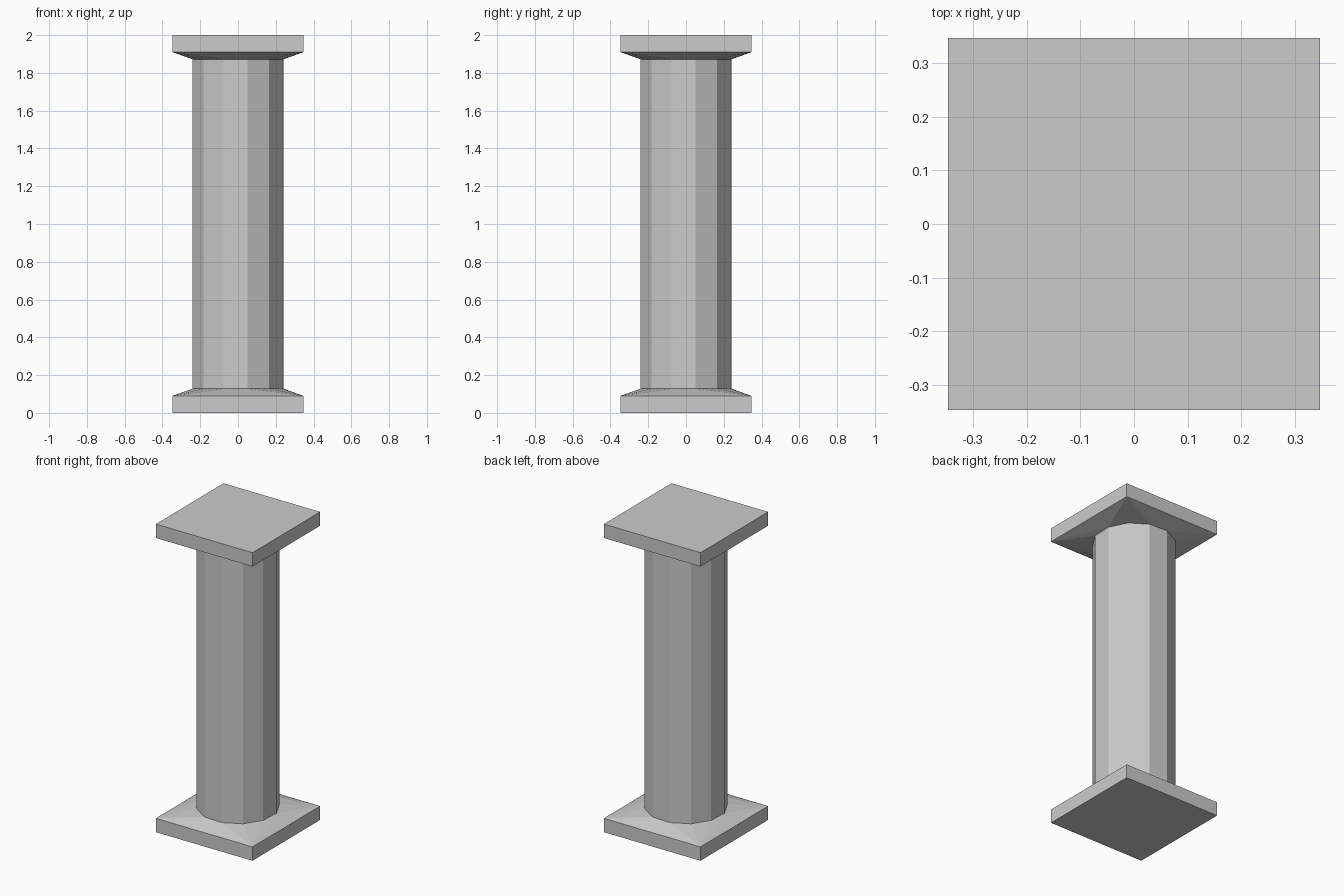
import bpy, bmesh
from math import sin, cos, radians

cube = bpy.data.objects.get("Cube")
if cube:
    bpy.data.objects.remove(cube, do_unlink=True)

HEIGHT, HALF, PLATE, FLARE = 2.0, 0.347, 0.09, 0.128
RADIUS, SIDES, TURN = 0.246, 12, 12

stone = bpy.data.materials.new("grey stone")
stone.use_nodes = True
stone.diffuse_color = (0.6, 0.6, 0.6, 1)
stone.node_tree.nodes["Principled BSDF"].inputs["Base Color"].default_value = (0.6, 0.6, 0.6, 1)


def ring(bm, z):
    """Twelve-sided outline, slightly turned from the front."""
    angles = [radians(TURN + i * 360 / SIDES) for i in range(SIDES)]
    return [bm.verts.new((RADIUS * sin(a), -RADIUS * cos(a), z)) for a in angles]


def square(bm, z):
    return [bm.verts.new((x * HALF, y * HALF, z)) for x in (-1, 1) for y in (-1, 1)]


def finish(bm, name):
    bmesh.ops.recalc_face_normals(bm, faces=bm.faces)
    mesh = bpy.data.meshes.new(name)
    bm.to_mesh(mesh)
    bm.free()
    mesh.materials.append(stone)
    bpy.context.collection.objects.link(bpy.data.objects.new(name, mesh))


def flared_plate(name, flip):
    """Square plate sloping in to meet the shaft, open where they join."""
    bm = bmesh.new()
    square(bm, 0)
    square(bm, PLATE)
    ring(bm, FLARE)
    bmesh.ops.convex_hull(bm, input=bm.verts)
    bmesh.ops.dissolve_limit(bm, angle_limit=radians(0.5), verts=bm.verts, edges=bm.edges)
    joint = [f for f in bm.faces if all(v.co.z > FLARE - 0.001 for v in f.verts)]
    bmesh.ops.delete(bm, geom=joint, context='FACES')
    if flip:
        for v in bm.verts:
            v.co.z = HEIGHT - v.co.z
    finish(bm, name)


# Base and capital
flared_plate("base", False)
flared_plate("capital", True)

# Shaft
bm = bmesh.new()
low, high = ring(bm, FLARE), ring(bm, HEIGHT - FLARE)
for i in range(SIDES):
    j = (i + 1) % SIDES
    bm.faces.new((low[i], low[j], high[j], high[i]))
finish(bm, "shaft")
